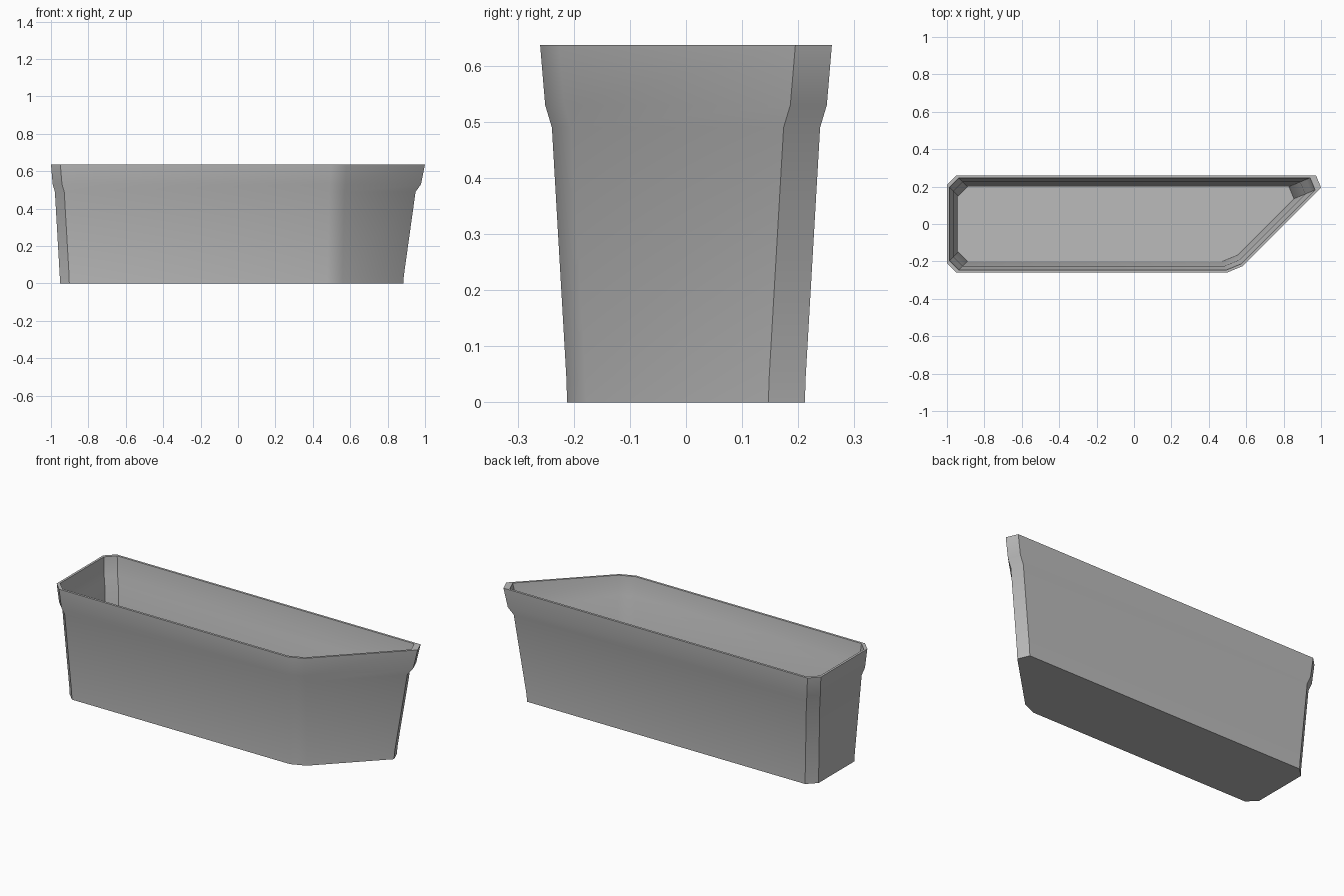
import bpy, bmesh, math
from mathutils import Vector

default = bpy.data.objects.get("Cube")
if default:
    bpy.data.objects.remove(default, do_unlink=True)

# Material
grey = bpy.data.materials.new("plain grey")
grey.use_nodes = True
colour = (0.5, 0.5, 0.5, 1)
grey.diffuse_color = colour
grey.node_tree.nodes["Principled BSDF"].inputs["Base Color"].default_value = colour


def outline(inset, z):
    """Four-sided plan with one slanted end, moved inward, then corners cut."""
    half = 0.26 - inset
    left = -1 + inset
    slant = 0.805 - inset * math.sqrt(2)      # slanted side lies on x - y = slant
    corners = [Vector(p) for p in ((left, -half, z), (slant - half, -half, z),
                                   (slant + half, half, z), (left, half, z))]
    cuts = (0.05, 0.048, 0.092, 0.05)
    points = []
    for i, (c, cut) in enumerate(zip(corners, cuts)):
        for other in (corners[i - 1], corners[(i + 1) % 4]):
            points.append(c + (other - c).normalized() * cut)
    return points


# Wall section as (inset, height): up the outside, over the rim, down the inside
section = [(0.048, 0), (0.047, 0.04), (0.021, 0.49), (0.009, 0.53), (0, 0.637),
           (0.013, 0.637), (0.022, 0.53), (0.035, 0.485), (0.06, 0.03)]

bm = bmesh.new()
rings = [[bm.verts.new(p) for p in outline(*s)] for s in section]
for low, high in zip(rings, rings[1:]):
    for i in range(len(low)):
        j = (i + 1) % len(low)
        bm.faces.new((low[i], low[j], high[j], high[i]))
bm.faces.new(rings[0][::-1])      # underside
bm.faces.new(rings[-1])           # inner floor
bmesh.ops.recalc_face_normals(bm, faces=bm.faces)

mesh = bpy.data.meshes.new("planter_trough")
bm.to_mesh(mesh)
bm.free()
mesh.materials.append(grey)
trough = bpy.data.objects.new("planter_trough", mesh)
bpy.context.collection.objects.link(trough)

# Smooth shading that keeps the hard corners
bpy.ops.object.select_all(action="DESELECT")
trough.select_set(True)
bpy.context.view_layer.objects.active = trough
bpy.ops.object.shade_smooth_by_angle(angle=math.radians(30))
